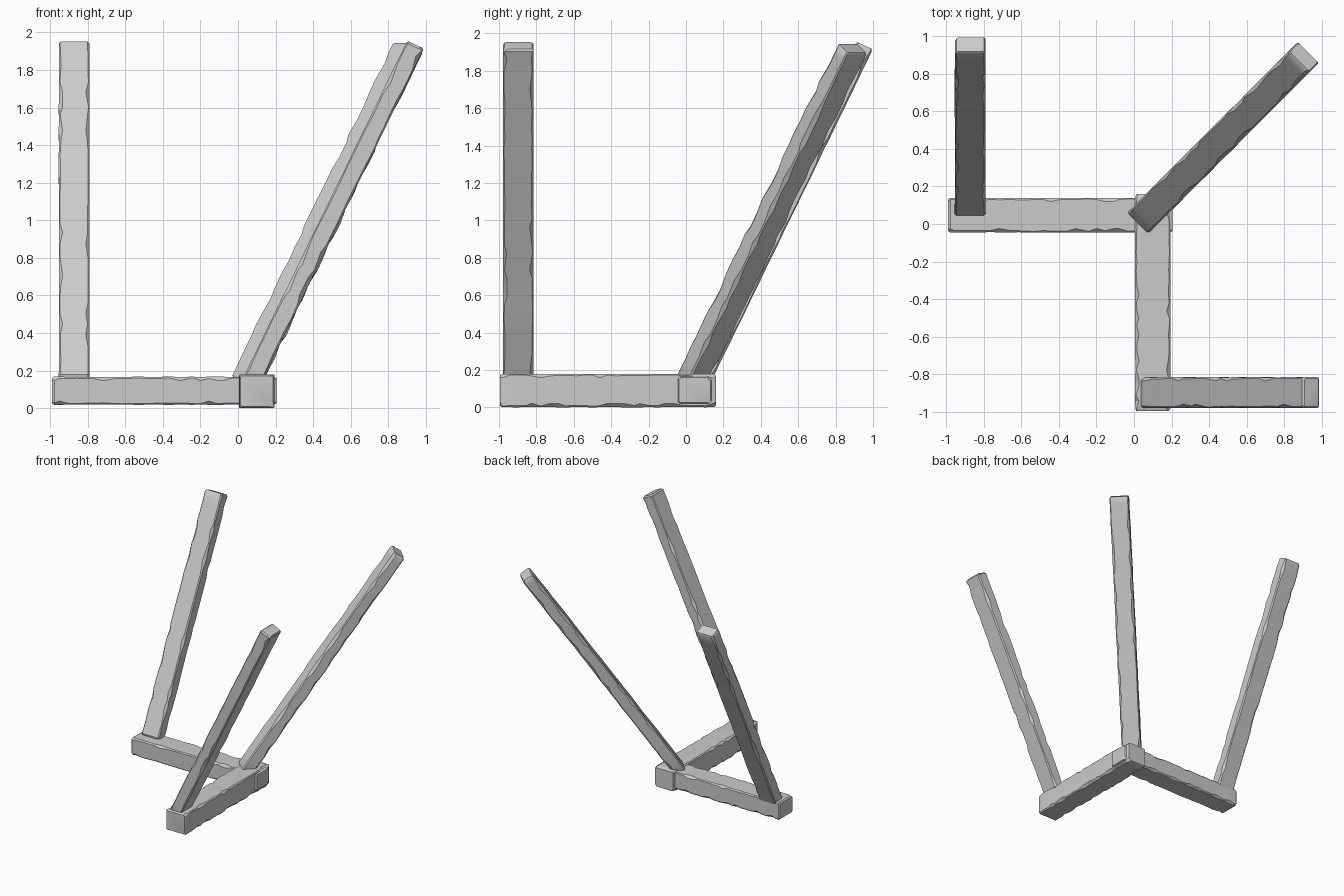
import bpy
import bmesh
import random
from mathutils import Vector

random.seed(4)

cube = bpy.data.objects.get("Cube")
if cube:
    bpy.data.objects.remove(cube, do_unlink=True)

# Single plain grey for the weathered timber
grey = bpy.data.materials.new("weathered_grey")
grey.use_nodes = True
colour = (0.6, 0.6, 0.6, 1)
grey.diffuse_color = colour
grey.node_tree.nodes["Principled BSDF"].inputs["Base Color"].default_value = colour


def section(w, t, chips):
    """Rectangle with its four corners worn away by the given amounts."""
    points = []
    corners = [(1, 1), (-1, 1), (-1, -1), (1, -1)]
    for i, (sx, sy) in enumerate(corners):
        x, y, c = sx * w / 2, sy * t / 2, chips[i]
        pair = [(x, y - sy * c), (x - sx * c, y)]
        points += pair if sx * sy > 0 else pair[::-1]
    return points


def beam(name, start, end, w, t, rings=26):
    """Hewn beam between two points, w wide sideways and t thick."""
    start, end = Vector(start), Vector(end)
    along = (end - start).normalized()
    side = along.cross(Vector((0, 0, 1))).normalized()
    up = side.cross(along)
    length = (end - start).length
    bm = bmesh.new()

    # Small bevelled rings at both ends, uneven rings between
    inset = 0.012
    steps = [0, inset]
    for i in range(1, rings):
        steps.append(length * (i + random.uniform(-0.3, 0.3)) / rings)
    steps += [length - inset, length]

    loops = []
    for i, s in enumerate(steps):
        shrink = 0.018 if i in (0, len(steps) - 1) else random.uniform(0, 0.004)
        chips = [random.choice((0.006, 0.008, 0.01, 0.02)) for _ in range(4)]
        loop = []
        for a, b in section(w - shrink, t - shrink, chips):
            loop.append(bm.verts.new(start + along * s + side * a + up * b))
        loops.append(loop)

    for low, high in zip(loops, loops[1:]):
        for k in range(8):
            n = (k + 1) % 8
            bm.faces.new((low[k], low[n], high[n], high[k]))
    bm.faces.new(loops[0])
    bm.faces.new(loops[-1])
    bmesh.ops.recalc_face_normals(bm, faces=bm.faces)

    mesh = bpy.data.meshes.new(name)
    bm.to_mesh(mesh)
    bm.free()
    mesh.materials.append(grey)
    obj = bpy.data.objects.new(name, mesh)
    bpy.context.collection.objects.link(obj)
    bpy.ops.object.select_all(action="DESELECT")
    obj.select_set(True)
    bpy.context.view_layer.objects.active = obj
    bpy.ops.object.shade_smooth_by_angle(angle=0.6)
    return obj


# Two ground beams meeting at the corner
beam("side_ground_beam", (-0.99, 0.047, 0.093), (0.205, 0.047, 0.093), 0.185, 0.15)
beam("front_ground_beam", (0.1, -0.995, 0.09), (0.1, 0.16, 0.09), 0.19, 0.18)

# Three posts leaning outward from the ground beams
beam("back_leaning_post", (-0.872, 0.085, 0.148), (-0.872, 0.955, 1.935), 0.165, 0.1)
beam("left_leaning_post", (0.075, -0.897, 0.148), (0.945, -0.897, 1.935), 0.165, 0.1)
beam("corner_leaning_post", (0.044, 0.029, 0.142), (0.904, 0.889, 1.92), 0.16, 0.1)
